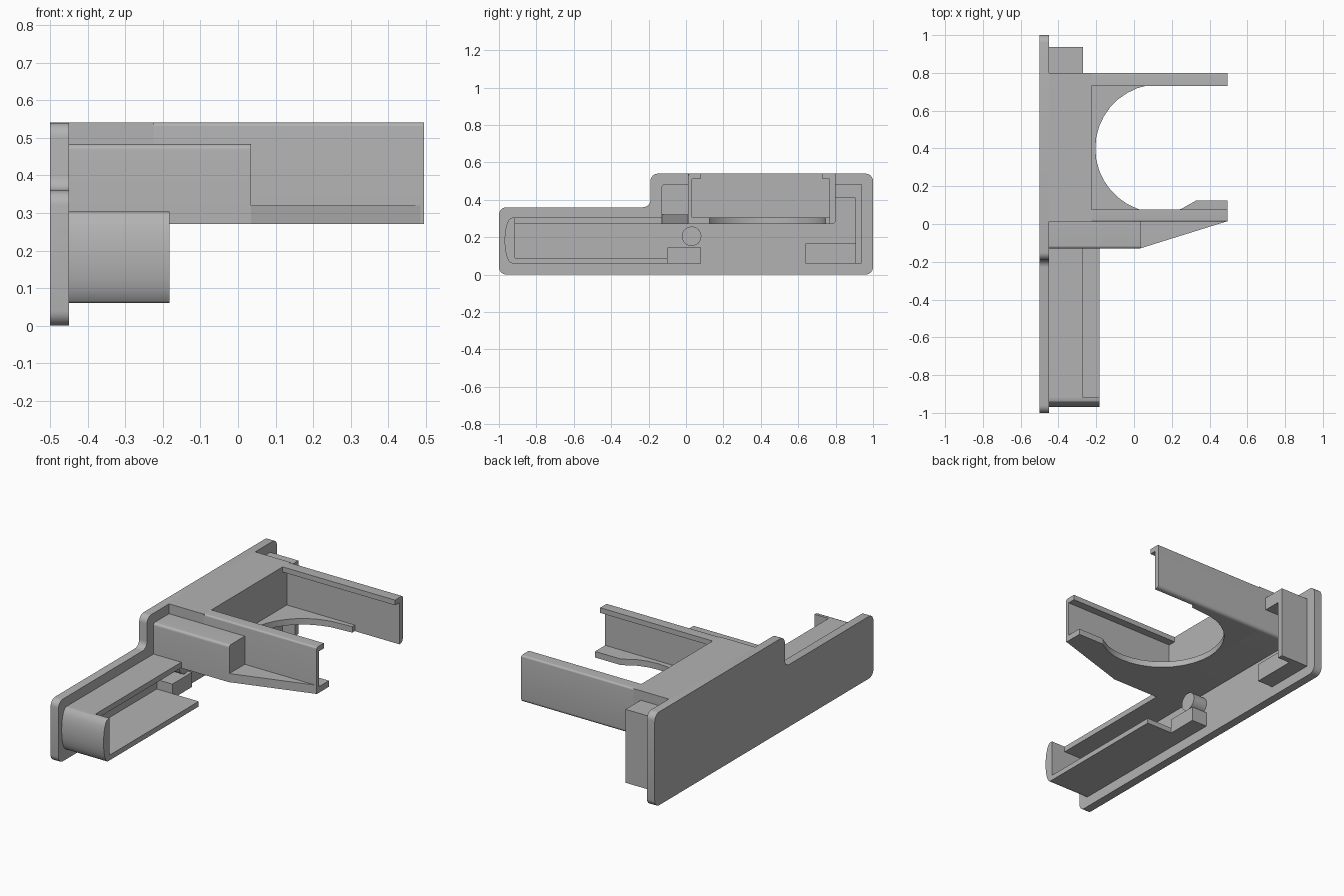
import bpy, bmesh, math
from mathutils import Vector

cube = bpy.data.objects.get("Cube")
if cube:
    bpy.data.objects.remove(cube, do_unlink=True)

grey = bpy.data.materials.new("plain grey")
grey.use_nodes = True
grey.diffuse_color = (0.45, 0.45, 0.45, 1)
grey.node_tree.nodes["Principled BSDF"].inputs["Base Color"].default_value = (0.45, 0.45, 0.45, 1)


def rounded(points, steps=6):
    """Replace every (u, v, radius) corner by a fillet."""
    out = []
    for i, p in enumerate(points):
        c = Vector(p[:2])
        if len(p) < 3:
            out.append(c)
            continue
        a = (Vector(points[i - 1][:2]) - c).normalized()
        b = (Vector(points[(i + 1) % len(points)][:2]) - c).normalized()
        half = a.angle(b) / 2
        start, end = c + a * p[2] / math.tan(half), c + b * p[2] / math.tan(half)
        centre = c + (a + b).normalized() * p[2] / math.sin(half)
        for k in range(steps + 1):
            d = (start - centre).normalized().slerp((end - centre).normalized(), k / steps)
            out.append(centre + d * p[2])
    return out


def prism(name, points, lo, hi, axis="x"):
    """Extrude a yz profile along x, or an xy profile along z."""
    bm = bmesh.new()
    place = (lambda p, t: (t, p[0], p[1])) if axis == "x" else (lambda p, t: (p[0], p[1], t))
    pts = rounded(points)
    near = [bm.verts.new(place(p, lo)) for p in pts]
    far = [bm.verts.new(place(p, hi)) for p in pts]
    bm.faces.new(near)
    bm.faces.new(far)
    for i in range(len(pts)):
        j = (i + 1) % len(pts)
        bm.faces.new((near[i], near[j], far[j], far[i]))
    bmesh.ops.recalc_face_normals(bm, faces=bm.faces)
    mesh = bpy.data.meshes.new(name)
    bm.to_mesh(mesh)
    bm.free()
    mesh.materials.append(grey)
    obj = bpy.data.objects.new(name, mesh)
    bpy.context.collection.objects.link(obj)
    bpy.ops.object.select_all(action="DESELECT")
    obj.select_set(True)
    bpy.context.view_layer.objects.active = obj
    bpy.ops.object.shade_smooth_by_angle(angle=math.radians(25))
    return obj


def box(name, x, y, z):
    return prism(name, [(y[0], z[0]), (y[1], z[0]), (y[1], z[1]), (y[0], z[1])], *x)


IN = -0.46   # parts sink slightly into the side plate
r = 0.04

# Stepped side plate
prism("side_plate", [(-1, 0, r), (1, 0, r), (1, 0.54, r), (-0.19, 0.54, r),
                     (-0.19, 0.36, r), (-1, 0.36, r)], -0.5, -0.45)

# Deck and the two lipped arms
prism("deck", [(0.012, 0.27), (0.8, 0.27, 0.02), (0.8, 0.54), (0.012, 0.54)], IN, -0.225)
prism("front_arm", [(0.012, 0.27), (0.032, 0.27), (0.032, 0.51), (0.078, 0.51),
                    (0.078, 0.54), (0.012, 0.54, 0.01)], -0.23, 0.495)
prism("back_arm", [(0.768, 0.27), (0.8, 0.27, 0.02), (0.8, 0.54, 0.01), (0.73, 0.54),
                   (0.73, 0.51), (0.768, 0.51)], -0.23, 0.495)

# Floor between the arms with its round cutout
arc = [(0.135 + 0.34 * math.cos(math.radians(a)), 0.4 + 0.34 * math.sin(math.radians(a)))
       for a in range(290, 84, -10)]
prism("cutout_floor", [(-0.24, 0.02), (0.495, 0.02), (0.495, 0.125), (0.33, 0.125)] + arc
      + [(0.21, 0.745), (0.21, 0.78), (-0.24, 0.78)], 0.27, 0.305, "z")

# Front box and tapering web
prism("front_box", [(-0.13, 0.27), (0.015, 0.27), (0.015, 0.483), (-0.13, 0.483, 0.015)], IN, 0.035)
prism("taper_web", [(0.03, -0.13), (0.495, 0.015), (0.495, 0.025), (0.03, 0.025)], 0.27, 0.32, "z")

# Open channel with a bulged end cap
bulge = [(-0.93 - 0.04 * math.cos(t), 0.182 + 0.122 * math.sin(t))
         for t in [math.pi * (k / 12 - 0.5) for k in range(13)]]
prism("channel_end_cap", [(-0.915, 0.06)] + bulge + [(-0.915, 0.304)], IN, -0.182)
box("channel_top", (IN, -0.272), (-0.93, -0.12), (0.272, 0.304))
box("channel_bottom", (IN, -0.182), (-0.93, -0.1), (0.06, 0.09))

# Stop block and round peg
box("stop_block", (IN, -0.35), (-0.1, 0.08), (0.06, 0.145))
prism("round_peg", [(0.03 + 0.052 * math.cos(k * math.pi / 12), 0.205 + 0.052 * math.sin(k * math.pi / 12))
                    for k in range(24)], IN, -0.36)

# Bracket at the back end
box("back_bracket_wall", (IN, -0.27), (0.905, 0.938), (0.06, 0.485))
box("back_bracket_top", (IN, -0.27), (0.79, 0.906), (0.41, 0.485))
box("back_bracket_foot", (IN, -0.35), (0.64, 0.906), (0.06, 0.165))
